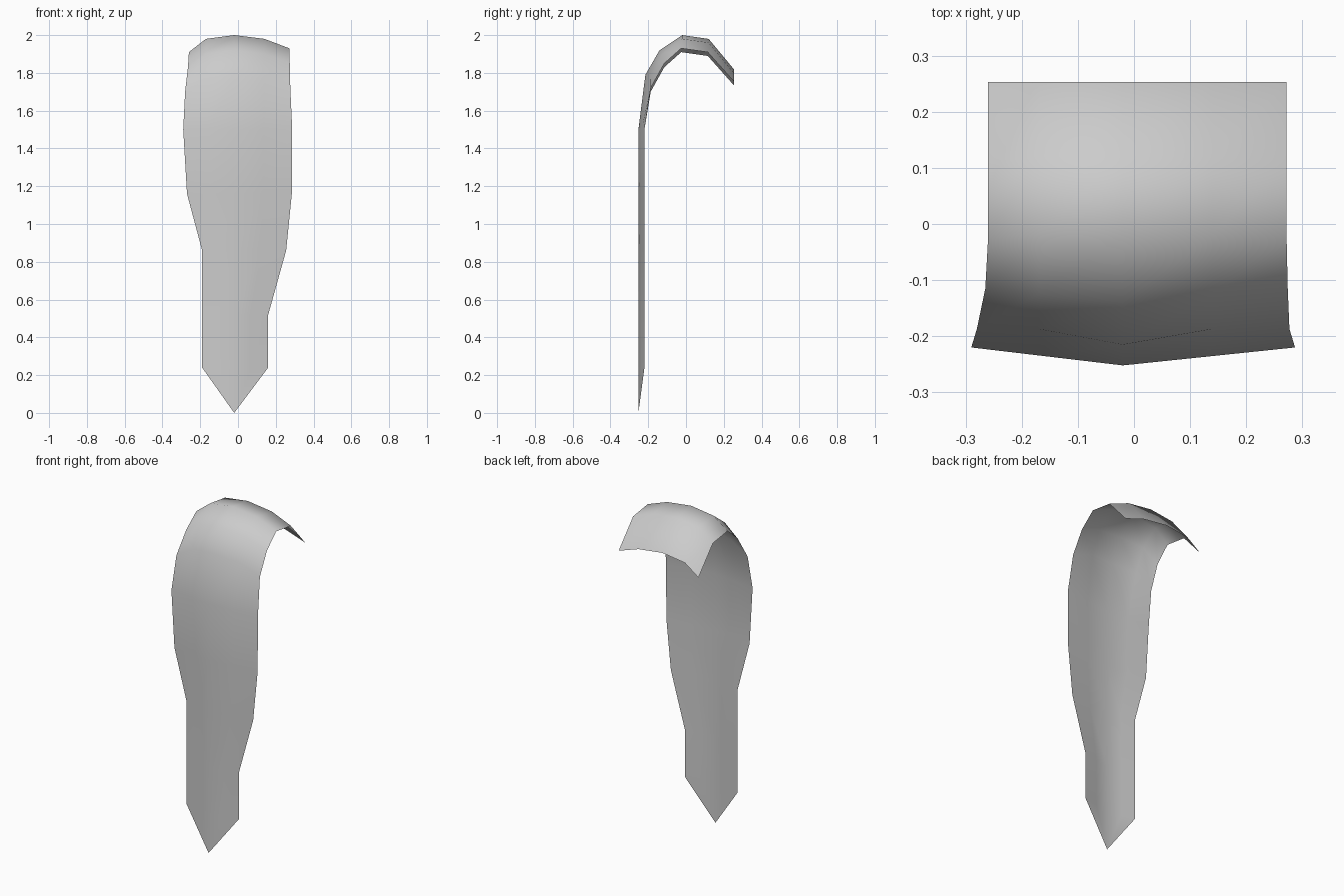
import bpy

cube = bpy.data.objects.get("Cube")
if cube:
    bpy.data.objects.remove(cube, do_unlink=True)

CENTRE_X = -0.02

# Straight hanging part: height, left edge x, right edge x
hanging = [(0.24, -0.19, 0.16), (0.52, -0.19, 0.16), (0.86, -0.19, 0.255),
           (1.16, -0.27, 0.285), (1.5, -0.29, 0.287)]

# Curled top: edge xs, spine (y, z), mid column (y, z), edge y, edge zs
curl = [(-0.28, 0.277, -0.215, 1.79, -0.187, 1.77, -0.187, 1.70, 1.72),
        (-0.265, 0.274, -0.14, 1.92, -0.125, 1.90, -0.115, 1.83, 1.85),
        (-0.26, 0.272, -0.02, 2.0, -0.02, 1.98, -0.025, 1.91, 1.93),
        (-0.26, 0.272, 0.12, 1.98, 0.12, 1.96, 0.115, 1.89, 1.91),
        (-0.26, 0.272, 0.253, 1.82, 0.253, 1.80, 0.253, 1.735, 1.755)]

# Cross-sections with five columns each
rows = []
for z, a, b in hanging:
    rows.append([(a, -0.22, z), ((a + CENTRE_X) / 2, -0.236, z), (CENTRE_X, -0.252, z),
                 ((b + CENTRE_X) / 2, -0.236, z), (b, -0.22, z)])
for a, b, sy, sz, my, mz, ey, za, zb in curl:
    rows.append([(a, ey, za), (-0.17, my, mz), (CENTRE_X, sy, sz),
                 (0.14, my, mz), (b, ey, zb)])

# Loft the sections and fan the lowest one to the pointed tip
verts = [p for row in rows for p in row]
faces = [(5 * r + c, 5 * r + c + 1, 5 * r + c + 6, 5 * r + c + 5)
         for r in range(len(rows) - 1) for c in range(4)]
tip = len(verts)
verts.append((CENTRE_X, -0.252, 0.0))
faces += [(tip, c + 1, c) for c in range(4)]

mesh = bpy.data.meshes.new("curved_strip")
mesh.from_pydata(verts, [], faces)
mesh.polygons.foreach_set("use_smooth", [True] * len(mesh.polygons))
strip = bpy.data.objects.new("curved_strip", mesh)
bpy.context.collection.objects.link(strip)

# Plain grey
grey = bpy.data.materials.new("light_grey")
grey.use_nodes = True
colour = (0.6, 0.6, 0.6, 1)
grey.diffuse_color = colour
grey.node_tree.nodes["Principled BSDF"].inputs["Base Color"].default_value = colour
mesh.materials.append(grey)
mesh.update()
